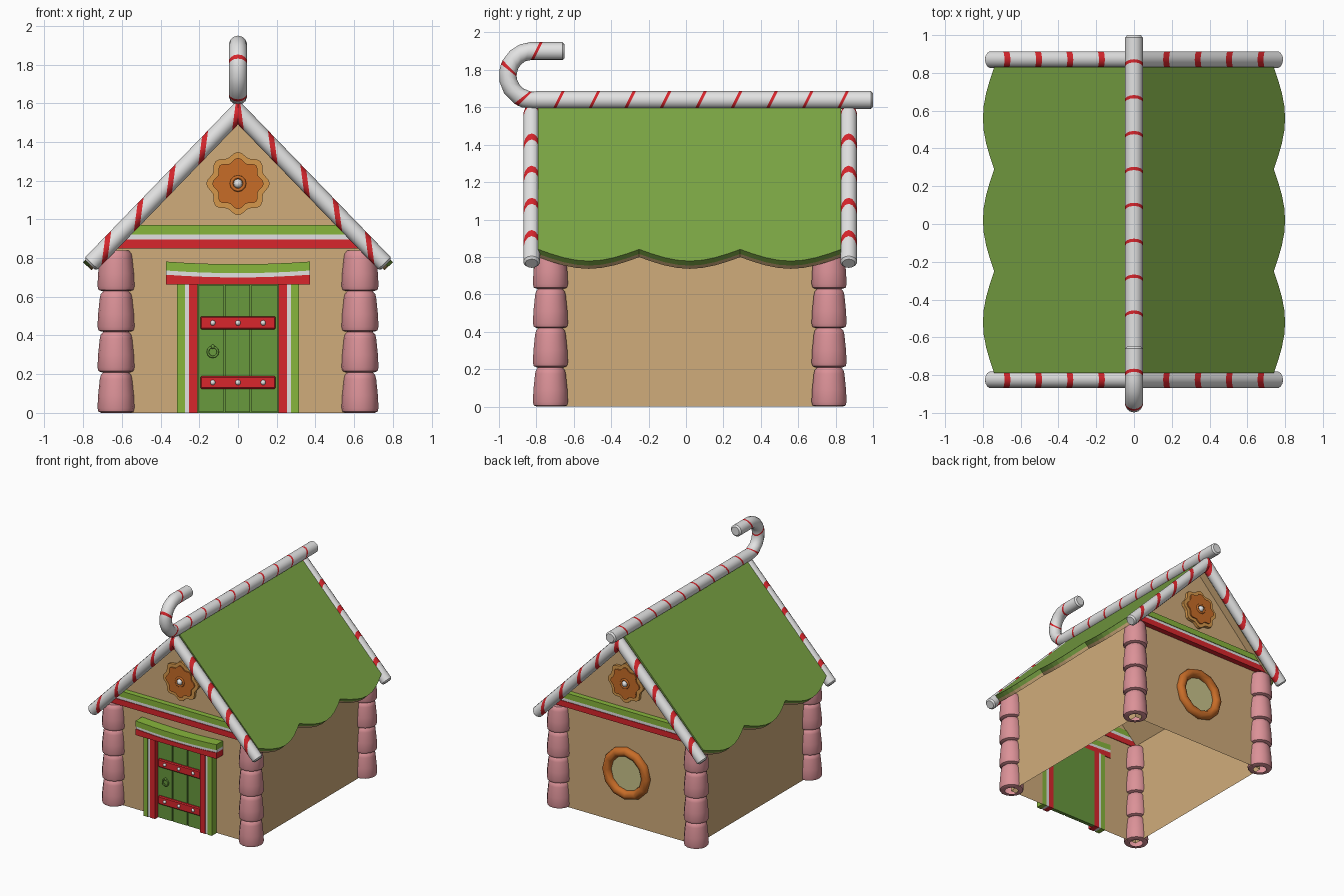
import bpy, bmesh, math
from mathutils import Vector

if "Cube" in bpy.data.objects:
    bpy.data.objects.remove(bpy.data.objects["Cube"])

def material(name, r, g, b):
    m = bpy.data.materials.new(name)
    m.diffuse_color = [(c / 255) ** 2.2 for c in (r, g, b)] + [1]
    m.use_nodes = True
    m.node_tree.nodes["Principled BSDF"].inputs["Base Color"].default_value = m.diffuse_color
    return m

TAN = material("biscuit_tan", 207, 171, 122)
ROOF = material("roof_green", 122, 164, 70)
LIME = material("trim_lime", 134, 180, 62)
DOOR = material("door_green", 104, 152, 64)
RED = material("candy_red", 216, 42, 48)
PINK = material("column_pink", 218, 144, 150)
WHITE = material("sugar_white", 226, 226, 226)
ORANGE = material("orange", 198, 108, 44)
HONEY = material("honey", 212, 150, 76)
GLASS = material("window_glass", 200, 194, 138)

def smooth(ob, angle=35):
    bpy.ops.object.select_all(action='DESELECT')
    ob.select_set(True)
    bpy.context.view_layer.objects.active = ob
    bpy.ops.object.shade_smooth_by_angle(angle=math.radians(angle))

def loft(name, rings, mats, pick=lambda i, j: 0, caps=True, soft=False):
    """Skin closed rings of points; pick(i, j) gives each face's material."""
    bm = bmesh.new()
    vs = [[bm.verts.new(p) for p in ring] for ring in rings]
    n = len(rings[0])
    for i in range(len(vs) - 1):
        for j in range(n):
            k = (j + 1) % n
            f = bm.faces.new((vs[i][j], vs[i][k], vs[i + 1][k], vs[i + 1][j]))
            f.material_index = pick(i, j)
    if caps:
        bm.faces.new(vs[0])
        bm.faces.new(vs[-1])
    bmesh.ops.recalc_face_normals(bm, faces=bm.faces)
    me = bpy.data.meshes.new(name)
    bm.to_mesh(me)
    bm.free()
    for m in mats:
        me.materials.append(m)
    ob = bpy.data.objects.new(name, me)
    bpy.context.collection.objects.link(ob)
    if soft:
        smooth(ob)
    return ob

def Y(side, d):
    """y at distance d outside the front (-1) or back (1) wall."""
    return 0.02 + side * (0.75 + d)

def prism(name, outline, side, d0, d1, mat):
    return loft(name, [[(x, Y(side, d), z) for x, z in outline] for d in (d0, d1)], [mat])

def rect(x0, x1, z0, z1):
    return [(x0, z0), (x1, z0), (x1, z1), (x0, z1)]

def torus(name, loc, R, r, mat, n=12, m=8):
    bpy.ops.mesh.primitive_torus_add(location=loc, rotation=(math.pi / 2, 0, 0), major_radius=R,
                                     minor_radius=r, major_segments=n, minor_segments=m)
    ob = bpy.context.object
    ob.name = name
    ob.data.materials.append(mat)
    smooth(ob, 60)

def ball(name, loc, r, mat):
    bpy.ops.mesh.primitive_uv_sphere_add(segments=10, ring_count=6, radius=r, location=loc)
    ob = bpy.context.object
    ob.name = name
    ob.data.materials.append(mat)
    smooth(ob, 60)

def cane(name, path, length, binormal, r, k, stripes, width, k_end=0, extra=(), round_end=True):
    """Planar tube with slanted red stripes; path(s) gives point and tangent."""
    st = [(0, 0, 0.75, 0), (0.012, 0, 1, 0)]
    cuts = [(s - width / 2, 1) for s in stripes] + [(s + width / 2, 0) for s in stripes]
    cuts = sorted([c for c in cuts if c[0] < length - 0.005])
    st += [(s, k, 1, red) for s, red in cuts]
    for e in extra:
        red = [q[3] for q in st if q[0] < e][-1]
        if all(abs(q[0] - e) > 0.012 for q in st):
            st.append((e, k, 1, red))
            st.sort()
    if round_end:
        st += [(length - 0.012, 0, 1, 0), (length, 0, 0.75, 0)]
    else:
        st.append((length, k_end, 1, 0))
    b = Vector(binormal)
    rings = []
    for s, kk, f, _ in st:
        p, t = path(s)
        nrm = t.cross(b)
        rings.append([p + r * f * (math.cos(a) * (nrm + kk * t) + math.sin(a) * b)
                      for a in (math.tau * i / 14 for i in range(14))])
    loft(name, rings, [WHITE, RED], lambda i, j: st[i][3], soft=True)

# walls: open-bottomed shell with two gables
house = [(-0.63, 0), (-0.63, 0.87), (0, 1.52), (0.63, 0.87), (0.63, 0)]
loft("walls", [[(x, Y(s, 0), z) for x, z in house] for s in (-1, 1)], [TAN])
bm = bmesh.new()
me = bpy.data.objects["walls"].data
bm.from_mesh(me)
drop = [f for f in bm.faces if abs(f.normal.z) > 0.3]
bmesh.ops.delete(bm, geom=drop, context='FACES')
bm.to_mesh(me)
bm.free()

# roof halves with scalloped eaves, green on a biscuit underside
for sx, label in ((-1, "left"), (1, "right")):
    rings = []
    for i in range(25):
        y = -0.79 + 1.62 * i / 24
        xe = 0.74 + 0.06 * math.sin(math.pi * (i % 8) / 8)
        line = lambda x, t: (sx * (x - 0.721 * t), y, 1.61 - 1.04 * x - 0.693 * t)
        rings.append([(0, y, 1.61), line(xe, 0), line(xe, 0.035), line(xe, 0.06), (0, y, 1.523)])
    loft("roof_" + label, rings, [ROOF, TAN], lambda i, j: 0 if j < 2 or j == 4 else 1)

# corner columns of four stacked tapered blocks
block = [(0.075, 0), (0.091, 0.006), (0.096, 0.025), (0.093, 0.09), (0.084, 0.175), (0.079, 0.195), (0.066, 0.209)]
for sx in (-1, 1):
    for sy in (-1, 1):
        prof = [(r, z + 0.21 * i) for i in range(4) for r, z in block]
        prof = [(0.05, 0)] + prof + [(0.01, 0.84)]
        rings = [[(sx * 0.63 + r * math.cos(a), 0.02 + sy * 0.745 + r * math.sin(a), z)
                  for a in (math.tau * q / 14 for q in range(14))] for r, z in prof]
        loft("corner_column", rings, [PINK], caps=False, soft=True)

# striped gable canes, mitred at the peak
A, B = Vector((0.765, 0, 0.765)), Vector((0, 0, 1.555))
L = (B - A).length
for sx in (-1, 1):
    for y in (-0.825, 0.87):
        p0, p1 = Vector((sx * A.x, y, A.z)), Vector((0, y, B.z))
        t = (p1 - p0).normalized()
        xs = [0.68, 0.513, 0.347, 0.18, 0.005]
        cane("gable_cane", lambda s: (p0 + t * s, t), L, (0, -sx, 0), 0.045, 1.35,
             [(0.765 - x) / 0.765 * L for x in xs], 0.045, 1.03, round_end=False)
for ob in [o for o in bpy.data.objects if o.name.startswith("gable_cane") and o.location.x == 0]:
    pass

# ridge pole curling into a hook at the front
def ridge(s):
    if s < 1.82:
        return Vector((0, 1 - s, 1.64)), Vector((0, -1, 0))
    a = (s - 1.82) / 0.13
    if a < math.pi:
        return (Vector((0, -0.82 - 0.13 * math.sin(a), 1.77 - 0.13 * math.cos(a))),
                Vector((0, -math.cos(a), math.sin(a))))
    return Vector((0, -0.82 + (a - math.pi) * 0.13, 1.90)), Vector((0, 1, 0))

cane("ridge_cane", ridge, 2.40, (1, 0, 0), 0.048, -0.5, [0.16 + 0.19 * i for i in range(12)], 0.017,
     extra=[1.80 + 0.045 * i for i in range(11)])

# gable trim bands and flower biscuits, front and back
def flower(r, amp):
    return [((r + amp * math.cos(8 * a)) * math.cos(a), 1.185 + (r + amp * math.cos(8 * a)) * math.sin(a))
            for a in (math.tau * i / 48 for i in range(48))]

for s, label in ((-1, "front"), (1, "back")):
    for part, z0, z1, d, m in (("red", 0.85, 0.897, 0.045, RED), ("white", 0.897, 0.923, 0.04, WHITE),
                               ("green", 0.923, 0.97, 0.045, LIME)):
        w0, w1 = (1.53 - z0) / 1.03, (1.53 - z1) / 1.03
        prism(f"{label}_band_{part}", [(-w0, z0), (w0, z0), (w1, z1), (-w1, z1)], s, -0.005, d, m)
    prism(label + "_flower_base", flower(0.152, 0.012), s, 0, 0.025, HONEY)
    prism(label + "_flower_top", flower(0.122, 0.011), s, 0, 0.035, ORANGE)
    torus(label + "_flower_ring", (0, Y(s, 0.035), 1.185), 0.034, 0.009, ORANGE)
    ball(label + "_flower_pearl", (0, Y(s, 0.035), 1.185), 0.024, WHITE)

# door frame: striped jambs and a sagging striped lintel
for sx in (-1, 1):
    for part, x0, x1, d, m in (("green", 0.275, 0.315, 0.065, LIME), ("white", 0.253, 0.275, 0.06, WHITE),
                               ("red", 0.208, 0.253, 0.065, RED)):
        prism("door_jamb_" + part, rect(sx * x0, sx * x1, 0, 0.67), -1, -0.005, d, m)
N = [-0.372 + 0.744 * i / 8 for i in range(9)]
for part, z0, z1, d, m in (("red", 0.663, 0.700, 0.085, RED), ("white", 0.700, 0.722, 0.08, WHITE),
                           ("green", 0.722, 0.768, 0.085, LIME)):
    sag = lambda x: 0.1 * x * x
    low = [(x, z0 + (0 if part == "red" else sag(x))) for x in N]
    prism("door_lintel_" + part, low + [(x, z1 + sag(x)) for x in reversed(N)], -1, -0.005, d, m)

# door planks, hinge bars, studs and ring handle
prism("door_backing", rect(-0.208, 0.208, 0, 0.665), -1, -0.005, 0.015, DOOR)
for x0, x1 in ((-0.205, -0.075), (-0.066, 0.062), (0.071, 0.205)):
    prism("door_plank", rect(x0, x1, 0.004, 0.66), -1, 0, 0.03, DOOR)
for z in (0.157, 0.465):
    bar = prism("hinge_bar", rect(-0.195, 0.195, z - 0.034, z + 0.034), -1, 0.02, 0.048, RED)
    bev = bar.modifiers.new("bevel", 'BEVEL')
    bev.width = 0.007
    for x in (-0.13, 0, 0.13):
        ball("hinge_stud", (x, Y(-1, 0.047), z), 0.014, WHITE)
torus("door_handle", (-0.13, Y(-1, 0.038), 0.315), 0.026, 0.006, DOOR)
ball("door_handle_knob", (-0.13, Y(-1, 0.036), 0.342), 0.011, DOOR)

# round back window
torus("window_ring", (0, Y(1, 0.01), 0.43), 0.18, 0.038, ORANGE, 12, 8)
disc = [(0.18 * math.cos(math.tau * i / 12), 0.43 + 0.18 * math.sin(math.tau * i / 12)) for i in range(12)]
prism("window_pane", disc, 1, 0, 0.008, GLASS)
